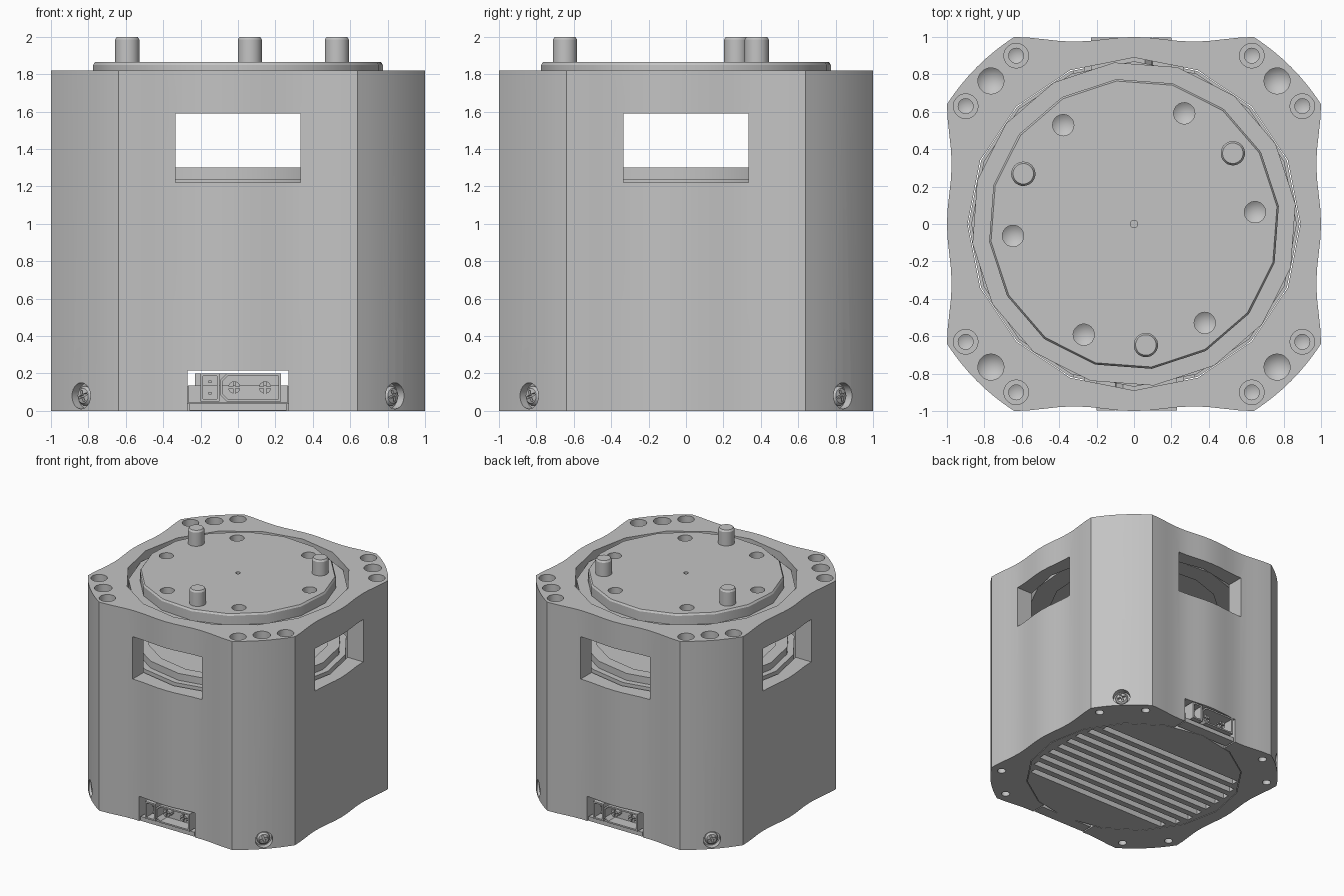
import bpy, bmesh
from math import sin, cos, pi, radians, sqrt, atan2, hypot
from mathutils import Matrix, Vector

cube = bpy.data.objects.get("Cube")
if cube:
    bpy.data.objects.remove(cube, do_unlink=True)

# One flat metal colour
grey = bpy.data.materials.new("satin_grey")
grey.use_nodes = True
colour = (0.55, 0.55, 0.55, 1)
grey.diffuse_color = colour
for node in grey.node_tree.nodes:
    if node.type == 'BSDF_PRINCIPLED':
        node.inputs["Base Color"].default_value = colour

I = Matrix.Identity(4)


def move(x, y, z):
    return Matrix.Translation((x, y, z))


def turn(deg, axis='Z'):
    return Matrix.Rotation(radians(deg), 4, axis)


def lathe(bm, profile, segs, m=I):
    """Spin (radius, height) points about the local z axis."""
    rings = []
    for r, z in profile:
        if r == 0:
            rings.append([bm.verts.new(m @ Vector((0, 0, z)))] * segs)
        else:
            rings.append([bm.verts.new(m @ Vector((r * cos(2 * pi * i / segs), r * sin(2 * pi * i / segs), z)))
                          for i in range(segs)])
    for a, b in zip(rings, rings[1:]):
        for i in range(segs):
            j = (i + 1) % segs
            bm.faces.new(list(dict.fromkeys((a[i], a[j], b[j], b[i]))))


def rod(bm, r, z0, z1, segs=20, m=I):
    lathe(bm, [(0, z0), (r, z0), (r, z1), (0, z1)], segs, m)


def prism(bm, points, z0, z1, m=I):
    """Extrude a flat outline along local z."""
    low, high = ([bm.verts.new(m @ Vector((x, y, z))) for x, y in points] for z in (z0, z1))
    bm.faces.new(low)
    bm.faces.new(high)
    for i in range(len(points)):
        j = (i + 1) % len(points)
        bm.faces.new((low[i], low[j], high[j], high[i]))


def box(bm, x0, x1, y0, y1, z0, z1, m=I):
    prism(bm, [(x0, y0), (x1, y0), (x1, y1), (x0, y1)], z0, z1, m)


def finish(bm, name):
    bmesh.ops.recalc_face_normals(bm, faces=bm.faces[:])
    mesh = bpy.data.meshes.new(name)
    bm.to_mesh(mesh)
    bm.free()
    mesh.materials.append(grey)
    ob = bpy.data.objects.new(name, mesh)
    bpy.context.collection.objects.link(ob)
    return ob


def activate(ob):
    bpy.ops.object.select_all(action='DESELECT')
    ob.select_set(True)
    bpy.context.view_layer.objects.active = ob


def cut(target, bm):
    cutter = finish(bm, "cutter")
    cutter.hide_render = True
    mod = target.modifiers.new("cut", 'BOOLEAN')
    mod.operation = 'DIFFERENCE'
    mod.solver = 'EXACT'
    mod.object = cutter
    activate(target)
    bpy.ops.object.modifier_apply(modifier=mod.name)
    bpy.data.objects.remove(cutter, do_unlink=True)


# Housing: gently waved sides joined by bowed corners
TOP, EDGE = 1.82, 0.64
corner_r = hypot(1, EDGE)
outline = []
for k in range(4):
    side = []
    for i in range(17):
        t = EDGE * (i / 8 - 1)
        side.append(Vector((0.9875 + 0.0125 * cos(2 * pi * t / EDGE), t, 0)))
    a0 = atan2(EDGE, 1)
    for i in range(1, 8):
        a = a0 + (pi / 2 - 2 * a0) * i / 8
        side.append(Vector((corner_r * cos(a), corner_r * sin(a), 0)))
    outline += [(turn(90 * k) @ p).to_2d() for p in side]
bm = bmesh.new()
prism(bm, outline, 0, TOP)
housing = finish(bm, "housing")

bm = bmesh.new()
rod(bm, 0.89, -0.1, 2.1, 16)
cut(housing, bm)

# Windows on all four sides, connector notches front and back
bm = bmesh.new()
for k in range(4):
    box(bm, 0.75, 1.2, -0.335, 0.335, 1.22, 1.59, turn(90 * k))
for k in (90, 270):
    box(bm, 0.75, 1.2, -0.27, 0.27, -0.1, 0.215, turn(k))
cut(housing, bm)

# Corner bores: drilled hole between two counterbores, foot holes, side screw seats
bm = bmesh.new()
for k in range(4):
    q = turn(90 * k)
    lathe(bm, [(0, 1.56), (0.07, 1.62), (0.07, 1.9), (0, 1.9)], 20, q @ move(0.765, 0.765, 0))
    for x, y in ((0.9, 0.63), (0.63, 0.9)):
        lathe(bm, [(0, 1.5), (0.04, 1.52), (0.04, 1.72), (0.066, 1.72), (0.066, 1.9), (0, 1.9)],
              20, q @ move(x, y, 0))
        rod(bm, 0.035, -0.1, 0.08, 16, q @ move(x, y, 0))
    rod(bm, 0.07, corner_r - 0.05, corner_r + 0.1, 24, turn(90 * k + 45) @ move(0, 0, 0.08) @ turn(90, 'Y'))
cut(housing, bm)

# Side screws with a cross recess
for k in range(4):
    m = turn(90 * k + 45) @ move(corner_r - 0.055, 0, 0.08) @ turn(90, 'Y')
    bm = bmesh.new()
    lathe(bm, [(0, 0), (0.052, 0), (0.052, 0.025), (0.04, 0.04), (0, 0.048)], 24, m)
    screw = finish(bm, "side_screw")
    for a in (0, 90):
        bm = bmesh.new()
        box(bm, -0.032, 0.032, -0.007, 0.007, 0.025, 0.1, m @ turn(a + 20))
        cut(screw, bm)

# Ribbed base plate
bm = bmesh.new()
rod(bm, 0.885, 0, 0.13, 16)
base = finish(bm, "base_plate")
bm = bmesh.new()
for i in range(-4, 5):
    y = 0.115 * i
    half = min(0.8, sqrt(0.84 ** 2 - y * y))
    box(bm, -half, half, y - 0.03, y + 0.03, -0.1, 0.11)
for k in (0, 180):
    box(bm, -0.32, 0.32, 0.6, 1, 0.04, 0.2, turn(k))
cut(base, bm)

# Stationary core inside the housing
bm = bmesh.new()
lathe(bm, [(0, 0.3), (0.87, 0.3), (0.87, 1.24), (0.82, 1.24), (0.82, 1.3), (0.72, 1.3),
           (0.72, 1.26), (0, 1.26)], 16)
finish(bm, "core")

# Turning disc with holes and pins
spin = turn(7)
bm = bmesh.new()
lathe(bm, [(0, 1.66), (0.7, 1.66), (0.7, 1.6), (0.87, 1.6), (0.87, 1.77), (0.78, 1.77),
           (0.78, 1.85), (0.77, 1.865), (0, 1.865)], 16, spin)
disc = finish(bm, "turning_disc")
bm = bmesh.new()
rod(bm, 0.02, 1.8, 2, 12)
for k in range(6):
    lathe(bm, [(0, 1.71), (0.057, 1.75), (0.057, 2), (0, 2)], 20, turn(5.6 + 60 * k) @ move(0.65, 0, 0))
cut(disc, bm)
for k in range(3):
    bm = bmesh.new()
    lathe(bm, [(0, 1.8), (0.065, 1.8), (0.065, 1.985), (0.055, 2), (0, 2)], 24,
          turn(35.6 + 120 * k) @ move(0.65, 0, 0))
    finish(bm, "drive_pin")

# Connectors front and back
for k, place in ((0, "front"), (180, "back")):
    m = turn(k) @ turn(90, 'X')  # local x, height, outward depth
    bm = bmesh.new()
    box(bm, -0.26, 0.26, 0.002, 0.04, 0.87, 0.97, m)
    box(bm, -0.268, 0.268, 0.045, 0.135, 0.74, 0.9, m)
    finish(bm, place + "_connector_bracket")

    bm = bmesh.new()
    box(bm, -0.2, -0.1, 0.05, 0.2, 0.72, 0.998, m)
    small = finish(bm, place + "_signal_socket")
    bm = bmesh.new()
    box(bm, -0.187, -0.113, 0.063, 0.187, 0.85, 1.1, m)
    cut(small, bm)

    bm = bmesh.new()
    prism(bm, [(-0.06, 0.05), (0.23, 0.05), (0.23, 0.2), (-0.06, 0.2), (-0.095, 0.165), (-0.095, 0.085)],
          0.72, 0.998, m)
    large = finish(bm, place + "_power_socket")
    bm = bmesh.new()
    prism(bm, [(-0.053, 0.063), (0.217, 0.063), (0.217, 0.187), (-0.053, 0.187), (-0.082, 0.16), (-0.082, 0.09)],
          0.82, 1.1, m)
    cut(large, bm)

    bm = bmesh.new()
    for x in (-0.02, 0.145):
        rod(bm, 0.033, 0.8, 0.96, 16, m @ move(x, 0.125, 0))
    for h in (0.095, 0.155):
        box(bm, -0.157, -0.143, h - 0.007, h + 0.007, 0.84, 0.96, m)
    pins = finish(bm, place + "_contact_pins")
    for a in (0, 90):
        bm = bmesh.new()
        for x in (-0.02, 0.145):
            box(bm, -0.05, 0.05, -0.005, 0.005, 0.87, 1.1, m @ move(x, 0.125, 0) @ turn(a))
        cut(pins, bm)

# Smooth the curved surfaces, keep corners crisp
for ob in bpy.context.collection.objects:
    if ob.type == 'MESH' and grey.name in ob.data.materials:
        activate(ob)
        bpy.ops.object.shade_smooth_by_angle(angle=radians(30))
bpy.ops.object.select_all(action='DESELECT')
